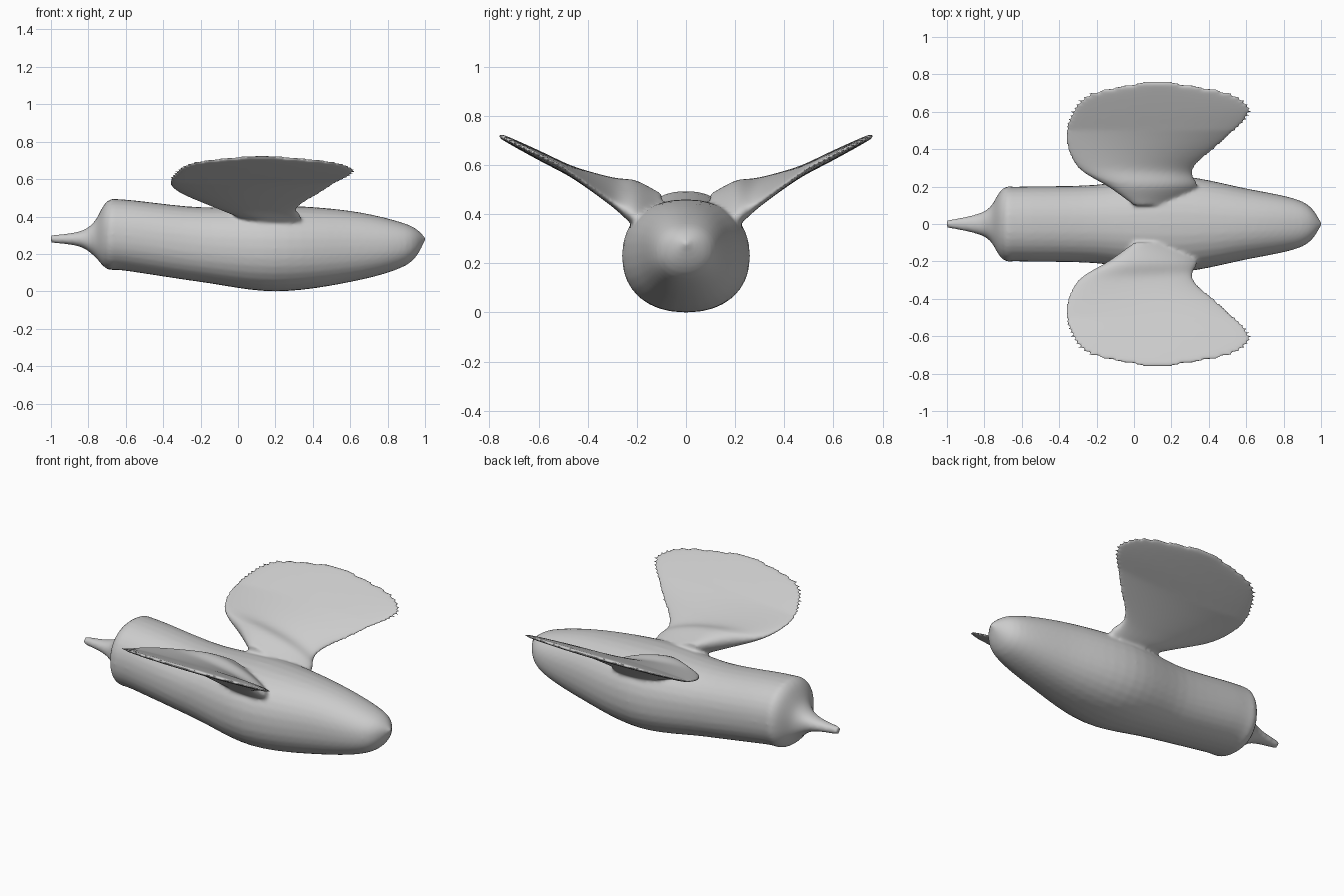
import bpy
import bmesh
from math import cos, sin, pi
from mathutils import Vector

SIDES = 32
STEPS = 6

cube = bpy.data.objects.get("Cube")
if cube:
    bpy.data.objects.remove(cube, do_unlink=True)

grey = bpy.data.materials.new("plain grey")
grey.use_nodes = True
colour = (0.6, 0.6, 0.6, 1)
grey.diffuse_color = colour
grey.node_tree.nodes["Principled BSDF"].inputs["Base Color"].default_value = colour


def smooth_stations(stations):
    """Run a smooth curve through a few stations and return many."""
    points = [Vector(station) for station in stations]
    last = len(points) - 1
    tangents = [(points[min(i + 1, last)] - points[max(i - 1, 0)]) / 2
                for i in range(last + 1)]
    result = []
    for i in range(last):
        start, end = points[i], points[i + 1]
        for step in range(STEPS):
            t = step / STEPS
            ease = t * t * (3 - 2 * t)
            result.append(start.lerp(end, ease)
                          + tangents[i] * t * (1 - t) ** 2
                          - tangents[i + 1] * t * t * (1 - t))
    return result + [points[last]]


def loft(bm, rings):
    """Skin closed rings of points and cap both ends."""
    loops = [[bm.verts.new(point) for point in ring] for ring in rings]
    faces = [bm.faces.new(loops[0]), bm.faces.new(loops[-1])]
    for near, far in zip(loops, loops[1:]):
        for i in range(SIDES):
            faces.append(bm.faces.new((near[i - 1], near[i], far[i], far[i - 1])))
    bmesh.ops.recalc_face_normals(bm, faces=faces)


def circle():
    """Cosine and sine of evenly spaced angles."""
    angles = [2 * pi * i / SIDES for i in range(SIDES)]
    return [(cos(angle), sin(angle)) for angle in angles]


def squash(value):
    """Make a round section a little squarer."""
    return value / max(abs(value), 0.001) * abs(value) ** 0.9


def body_ring(station):
    x, middle, height, width = station
    return [(x, width * squash(c), middle + height * squash(s))
            for c, s in circle()]


def wing_ring(station, side):
    """Lens section on a rising line, with the front edge lifted at the root."""
    y, lead, trail, thickness = station
    middle = 0.72 - (0.76 - y) / 2
    twist = max(0, 0.5 - y) / 5
    return [((lead + trail - c * (trail - lead)) / 2, side * y,
             middle + twist * c + s * thickness / 2) for c, s in circle()]


bm = bmesh.new()

# Beak, head, body and tail: x, middle height, half height, half width
body = smooth_stations([
    (-1, 0.28, 0.02, 0.02),
    (-0.85, 0.28, 0.04, 0.05),
    (-0.77, 0.28, 0.09, 0.09),
    (-0.7, 0.3, 0.18, 0.19),
    (-0.6, 0.3, 0.19, 0.2),
    (-0.2, 0.25, 0.2, 0.21),
    (0.2, 0.23, 0.23, 0.26),
    (0.6, 0.24, 0.19, 0.19),
    (0.9, 0.25, 0.11, 0.12),
    (1, 0.28, 0.01, 0.01),
])
loft(bm, [body_ring(station) for station in body])

# Wings: distance from the middle, leading x, trailing x, thickness
wing = smooth_stations([
    (0.1, 0, 0.3, 0.1),
    (0.2, -0.14, 0.34, 0.15),
    (0.3, -0.3, 0.32, 0.09),
    (0.45, -0.37, 0.49, 0.05),
    (0.6, -0.34, 0.63, 0.04),
    (0.7, -0.24, 0.52, 0.03),
    (0.76, 0.05, 0.2, 0.02),
])
for side in (-1, 1):
    loft(bm, [wing_ring(station, side) for station in wing])

mesh = bpy.data.meshes.new("bird")
bm.to_mesh(mesh)
bm.free()
mesh.materials.append(grey)
bird = bpy.data.objects.new("bird", mesh)
bpy.context.collection.objects.link(bird)

# Fuse the parts into one skin and soften the wing roots
remesh = bird.modifiers.new("fuse", "REMESH")
remesh.mode = "VOXEL"
remesh.voxel_size = 0.01
remesh.use_smooth_shade = True
soften = bird.modifiers.new("soften", "SMOOTH")
soften.factor = 0.5
soften.iterations = 8
